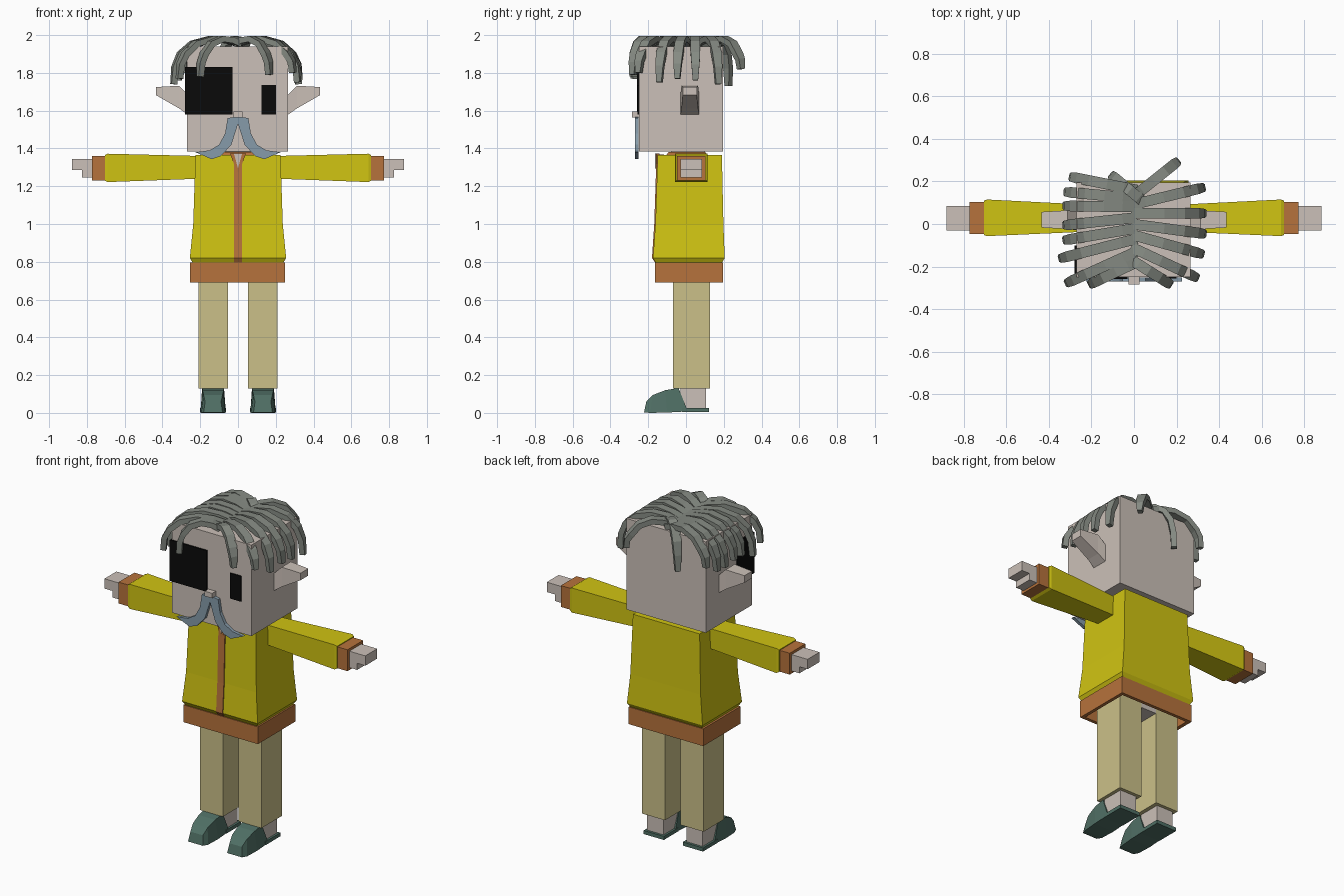
import bpy, bmesh
from mathutils import Vector

if "Cube" in bpy.data.objects:
    bpy.data.objects.remove(bpy.data.objects["Cube"], do_unlink=True)


def material(name, r, g, b):
    m = bpy.data.materials.new(name)
    m.use_nodes = True
    m.diffuse_color = (r, g, b, 1)
    m.node_tree.nodes["Principled BSDF"].inputs["Base Color"].default_value = (r, g, b, 1)
    return m


SKIN = material("skin", .60, .53, .48)
YELLOW = material("yellow coat", .63, .55, .006)
BROWN = material("brown trim", .47, .17, .045)
KHAKI = material("khaki trousers", .60, .53, .25)
GREEN = material("green shoe", .08, .16, .13)
HAIR = material("grey hair", .235, .255, .225)
BLUE = material("blue grey moustache", .24, .33, .40)
BLACK = material("black", .003, .003, .003)


def loft(name, rings, mat, closed=False):
    """Skin a list of equal rings, capped at the ends unless closed."""
    bm = bmesh.new()
    loops = [[bm.verts.new(p) for p in ring] for ring in rings]
    n = len(loops[0])
    pairs = list(zip(loops, loops[1:]))
    if closed:
        pairs.append((loops[-1], loops[0]))
    else:
        bm.faces.new(loops[0])
        bm.faces.new(loops[-1])
    for a, b in pairs:
        for i in range(n):
            j = (i + 1) % n
            bm.faces.new((a[i], a[j], b[j], b[i]))
    bmesh.ops.recalc_face_normals(bm, faces=bm.faces)
    mesh = bpy.data.meshes.new(name)
    bm.to_mesh(mesh)
    bm.free()
    mesh.materials.append(mat)
    ob = bpy.data.objects.new(name, mesh)
    bpy.context.collection.objects.link(ob)
    return ob


def rect_z(x0, x1, y0, y1, z):
    return [(x0, y0, z), (x1, y0, z), (x1, y1, z), (x0, y1, z)]


def rect_x(x, y0, y1, z0, z1):
    return [(x, y0, z0), (x, y1, z0), (x, y1, z1), (x, y0, z1)]


def box(name, x0, x1, y0, y1, z0, z1, mat):
    return loft(name, [rect_z(x0, x1, y0, y1, z0), rect_z(x0, x1, y0, y1, z1)], mat)


def plate(name, outline, y0, y1, mat):
    return loft(name, [[(x, y, z) for x, z in outline] for y in (y0, y1)], mat)


# Head and face
box("head", -.27, .265, -.25, .195, 1.385, 1.94, SKIN)
box("neck", -.09, .09, -.08, .1, 1.3, 1.4, SKIN)
box("eye_patch_front", -.28, -.03, -.259, -.25, 1.58, 1.83, BLACK)
box("eye_patch_side", -.279, -.27, -.259, -.1, 1.58, 1.83, BLACK)
box("left_eye", .125, .2, -.257, -.249, 1.58, 1.735, BLACK)
box("nose", -.025, .025, -.285, -.25, 1.565, 1.595, SKIN)

# Coat body with flared hem, belt ring and hips
loft("coat", [rect_z(-w, w, y0, y1, z) for w, y0, y1, z in (
    (.24, -.16, .19, .795), (.255, -.175, .205, .82),
    (.237, -.162, .198, 1.0), (.225, -.15, .19, 1.365))], YELLOW)
loft("belt", [rect_z(-.253, .25, -.165, .195, .69), rect_z(-.253, .25, -.165, .195, .795),
              rect_z(-.23, .23, -.145, .175, .795), rect_z(-.23, .23, -.145, .175, .69)],
     BROWN, closed=True)
box("hips", -.205, .205, -.065, .125, .7, .8, SKIN)
loft("coat_strip", [rect_z(-.022, .022, y, y + .04, z) for y, z in (
    (-.165, .797), (-.18, .82), (-.168, 1.0), (-.156, 1.367))], BROWN)
plate("collar_front", [(-.042, 1.372), (.042, 1.372), (0, 1.26)], -.159, -.14, BROWN)
plate("neck_opening", [(-.022, 1.374), (.022, 1.374), (0, 1.295)], -.163, -.14, SKIN)
loft("collar", [rect_z(-.16, .16, -.11, .12, 1.36), rect_z(-.13, .13, -.09, .1, 1.382)], BROWN)

# Paired parts
for side, s in (("left", 1), ("right", -1)):
    plate(side + "_moustache", [(s * x, z) for x, z in (
        (0, 1.57), (.055, 1.56), (.068, 1.48), (.1, 1.42), (.15, 1.39), (.225, 1.38),
        (.14, 1.343), (.09, 1.36), (.035, 1.42), (0, 1.53))], -.27, -.251, BLUE)

    loft(side + "_ear", [[(s * x, y, z) for x, y, z in ring] for ring in (
        rect_x(.26, -.03, .07, 1.575, 1.68),
        rect_x(.312, -.024, .064, 1.612, 1.732),
        rect_x(.434, -.017, .057, 1.682, 1.725))], SKIN)

    loft(side + "_sleeve", [rect_x(s * x, *r) for x, *r in (
        (.2, -.035, .09, 1.24, 1.36), (.69, -.057, .115, 1.222, 1.372),
        (.705, -.052, .11, 1.23, 1.365))], YELLOW)
    x0, x1 = sorted((s * .7, s * .772))
    box(side + "_cuff", x0, x1, -.048, .103, 1.23, 1.36, BROWN)
    x0, x1 = sorted((s * .76, s * .88))
    box(side + "_hand", x0, x1, -.03, .085, 1.285, 1.345, SKIN)
    x0, x1 = sorted((s * .76, s * .825))
    box(side + "_thumb", x0, x1, -.03, .085, 1.245, 1.29, SKIN)

    x0, x1 = sorted((s * .053, s * .208))
    box(side + "_trouser_leg", x0, x1, -.07, .127, .13, .79, KHAKI)
    c = s * .132
    box(side + "_ankle", c - .055, c + .055, -.03, .107, .02, .14, SKIN)
    box(side + "_sole", c - .068, c + .068, -.02, .122, .005, .027, GREEN)
    # Shoe upper, lofted from toe to instep
    loft(side + "_shoe", [[(c - w, y0, z0), (c + w, y0, z0), (c + t, y1, z1), (c - t, y1, z1)]
                          for y0, z0, y1, z1, w, t in (
        (-.222, .003, -.21, .06, .05, .042), (-.19, 0, -.175, .095, .062, .05),
        (-.1, .002, -.11, .12, .068, .056), (.01, .008, -.04, .132, .066, .058))], GREEN)


# Hair: tapered flat strands arching out from the parting
def strand(name, x0, y0, x1, y1, tip_z, lift=0):
    across = Vector((y0 - y1, x1 - x0, 0)).normalized()
    path = [Vector((x0 + (x1 - x0) * f, y0 + (y1 - y0) * f, z)) for f, z in (
        (0, 1.952), (.2, 1.972), (.45, 1.98), (.72, 1.955), (.9, 1.9),
        (.98, (1.9 + tip_z) / 2 + .01), (1, tip_z))]
    rings = []
    for i, p in enumerate(path):
        tangent = path[min(i + 1, len(path) - 1)] - path[max(i - 1, 0)]
        up = across.cross(tangent).normalized() * .016
        side = across * (.025 if i < 5 else .021 if i < 6 else .014)
        rings.append([p + side + up, p - side + up, p - side - up, p + side - up])
    loft(name, rings, HAIR)


left_hair = [(.09, .17, .32, 1.74), (.05, .05, .325, 1.76), (0, -.045, .325, 1.77),
             (-.05, -.14, .315, 1.75), (-.11, -.25, .29, 1.8), (-.17, -.28, .165, 1.79)]
right_hair = [(.16, .22, .29, 1.8), (.12, .15, .315, 1.76), (.08, .085, .32, 1.76),
              (.03, -.005, .32, 1.77), (-.02, -.075, .32, 1.77), (-.07, -.16, .34, 1.74),
              (-.13, -.275, .31, 1.77), (-.18, -.28, .2, 1.78)]
for side, s, rows in (("left", 1, left_hair), ("right", -1, right_hair)):
    for i, (y0, y1, x1, tip) in enumerate(rows):
        strand(f"{side}_hair_strand_{i + 1}", -s * .01, y0, s * x1, y1, tip)
strand("back_hair_strand_flared", 0, .13, .2, .29, 1.82)
strand("back_hair_strand_long", .05, .1, -.1, .225, 1.73)
